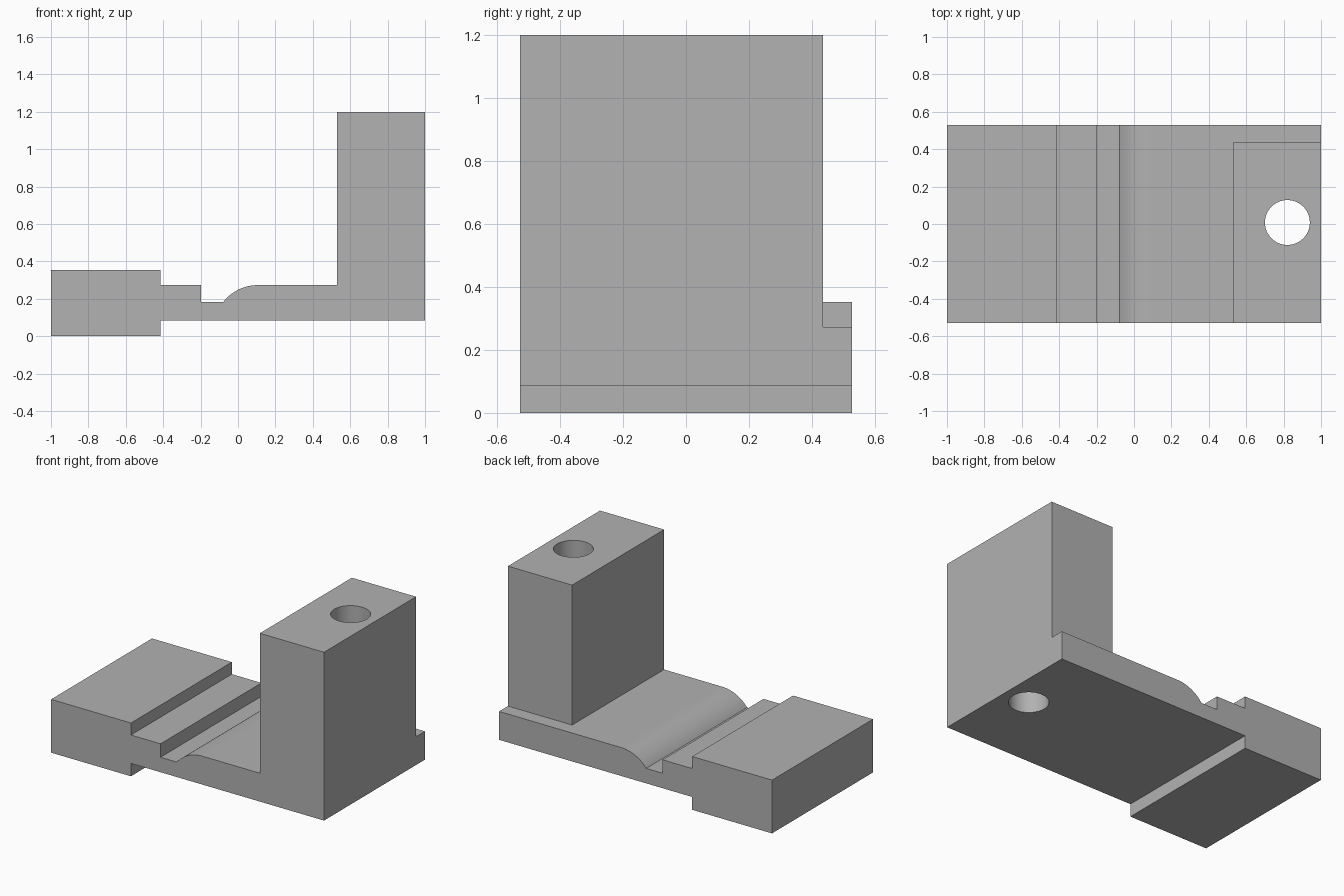
import bpy, bmesh, math
from mathutils import Vector

cube = bpy.data.objects.get("Cube")
if cube:
    bpy.data.objects.remove(cube, do_unlink=True)

HALF = 0.528                       # half width in y
DECK, GROOVE, UNDER, TOP = 0.273, 0.184, 0.085, 0.353
TOWER_X, TOWER_BACK, TOWER_TOP = 0.53, 0.435, 1.2

grey = bpy.data.materials.new("plain grey")
grey.use_nodes = True
colour = (0.445, 0.445, 0.445, 1)
grey.diffuse_color = colour
grey.node_tree.nodes["Principled BSDF"].inputs["Base Color"].default_value = colour


def finish(bm, name):
    bmesh.ops.recalc_face_normals(bm, faces=bm.faces)
    mesh = bpy.data.meshes.new(name)
    bm.to_mesh(mesh)
    bm.free()
    obj = bpy.data.objects.new(name, mesh)
    bpy.context.collection.objects.link(obj)
    mesh.materials.append(grey)
    return obj


# Side profile: rounded rise out of the groove, tangent to the deck
x0, x1 = -0.078, 0.105
rise = DECK - GROOVE
radius = ((x1 - x0) ** 2 + rise ** 2) / (2 * rise)
sweep = math.asin((x1 - x0) / radius)
arc = []
for i in range(25):
    a = sweep * (1 - i / 24)
    arc.append((x1 - radius * math.sin(a), DECK - radius + radius * math.cos(a)))

profile = [(-1, 0), (-0.415, 0), (-0.415, UNDER), (1, UNDER), (1, DECK)]
profile += arc[::-1]
profile += [(-0.198, GROOVE), (-0.198, DECK), (-0.415, DECK), (-0.415, TOP), (-1, TOP)]

# Base: profile extruded across the width
bm = bmesh.new()
side = bm.faces.new([bm.verts.new((x, -HALF, z)) for x, z in profile])
ext = bmesh.ops.extrude_face_region(bm, geom=[side], use_keep_orig=True)
verts = [g for g in ext["geom"] if isinstance(g, bmesh.types.BMVert)]
bmesh.ops.translate(bm, vec=(0, 2 * HALF, 0), verts=verts)
bmesh.ops.recalc_face_normals(bm, faces=bm.faces)

# Tower: footprint cut into the deck and pulled up
for co, no in (((TOWER_X, 0, 0), (1, 0, 0)), ((0, TOWER_BACK, 0), (0, 1, 0))):
    bmesh.ops.bisect_plane(bm, geom=bm.verts[:] + bm.edges[:] + bm.faces[:],
                           plane_co=co, plane_no=no)
bm.normal_update()
foot = []
for f in bm.faces:
    c = f.calc_center_median()
    if c.x > TOWER_X and c.y < TOWER_BACK and f.normal.z > 0.9:
        foot.append(f)
ext = bmesh.ops.extrude_face_region(bm, geom=foot)
verts = [g for g in ext["geom"] if isinstance(g, bmesh.types.BMVert)]
bmesh.ops.translate(bm, vec=(0, 0, TOWER_TOP - DECK), verts=verts)
bmesh.ops.dissolve_limit(bm, angle_limit=math.radians(0.5),
                         verts=bm.verts[:], edges=bm.edges[:])
bracket = finish(bm, "stepped_bracket")

# Vertical bolt hole through the tower
bm = bmesh.new()
bmesh.ops.create_cone(bm, cap_ends=True, segments=64, radius1=0.12, radius2=0.12, depth=2)
bmesh.ops.translate(bm, vec=Vector((0.82, 0.008, 0.6)), verts=bm.verts[:])
cutter = finish(bm, "hole_cutter")
cutter.hide_render = True

hole = bracket.modifiers.new("bolt_hole", "BOOLEAN")
hole.operation = "DIFFERENCE"
hole.solver = "EXACT"
hole.object = cutter

bpy.ops.object.select_all(action="DESELECT")
bracket.select_set(True)
bpy.context.view_layer.objects.active = bracket
bpy.ops.object.modifier_apply(modifier=hole.name)
bpy.data.objects.remove(cutter, do_unlink=True)
bpy.ops.object.shade_smooth_by_angle(angle=math.radians(30))
